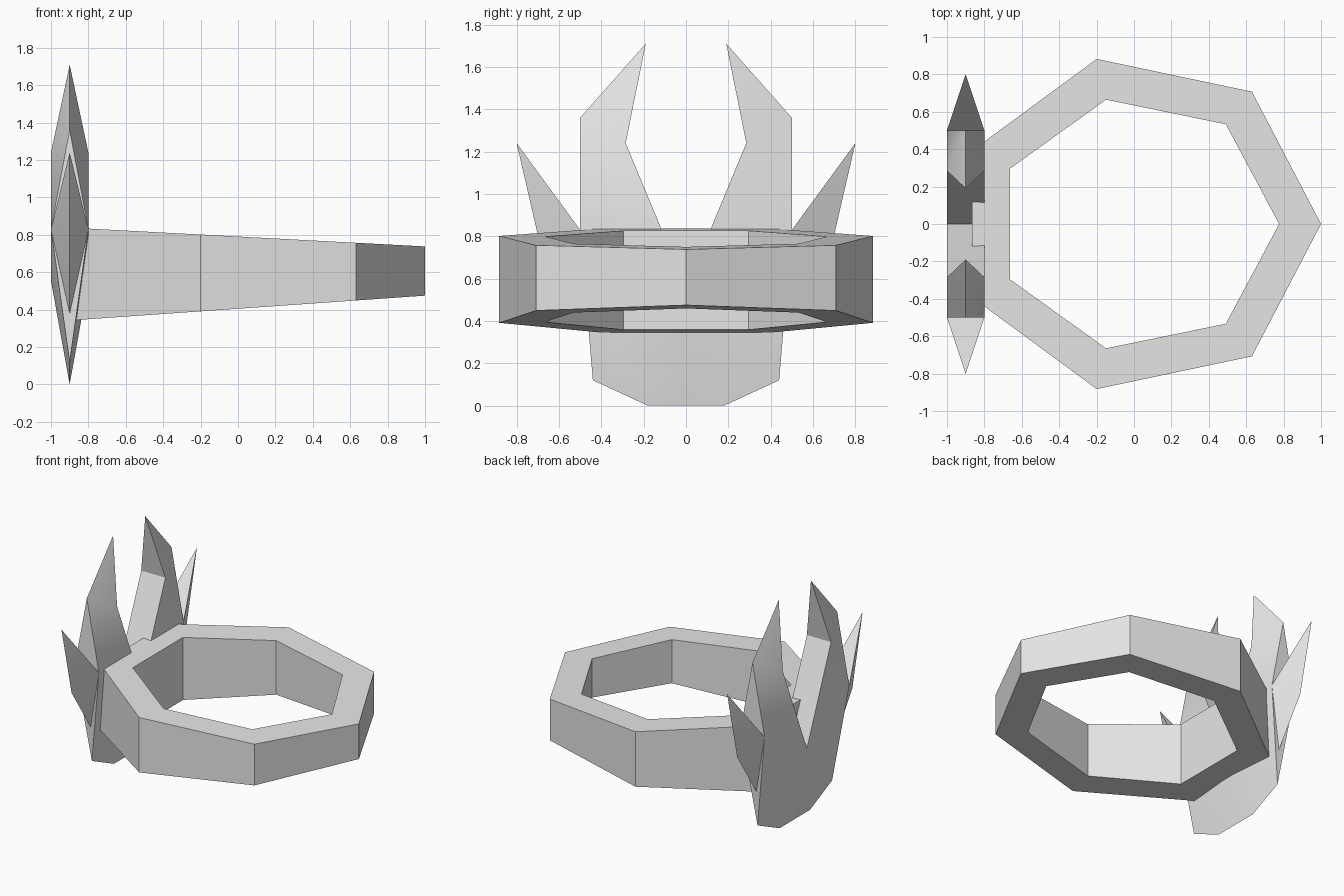
import bpy, bmesh, math

cube = bpy.data.objects.get("Cube")
if cube:
    bpy.data.objects.remove(cube, do_unlink=True)

grey = bpy.data.materials.new("light_grey")
grey.use_nodes = True
colour = (0.8, 0.8, 0.8, 1)
grey.diffuse_color = colour
grey.node_tree.nodes["Principled BSDF"].inputs["Base Color"].default_value = colour


def finish(name, bm, location=(0, 0, 0)):
    bmesh.ops.remove_doubles(bm, verts=bm.verts, dist=0.0005)
    bmesh.ops.recalc_face_normals(bm, faces=bm.faces)
    mesh = bpy.data.meshes.new(name)
    bm.to_mesh(mesh)
    bm.free()
    mesh.materials.append(grey)
    obj = bpy.data.objects.new(name, mesh)
    obj.location = location
    bpy.context.collection.objects.link(obj)
    return obj


# Seven-sided band, taller towards the crest
SIDES = 7
CENTRE = 0.019


def band_loop(bm, rx, ry, base, slope):
    loop = []
    for i in range(SIDES):
        a = math.tau * i / SIDES
        x = CENTRE + rx * math.cos(a)
        loop.append(bm.verts.new((x, ry * math.sin(a), base + slope * x)))
    return loop


bm = bmesh.new()
TOP, BOTTOM = (0.791, -0.053), (0.405, 0.07)
OUTER, INNER = (0.981, 0.905), (0.757, 0.682)
loops = [band_loop(bm, *OUTER, *BOTTOM), band_loop(bm, *OUTER, *TOP),
         band_loop(bm, *INNER, *TOP), band_loop(bm, *INNER, *BOTTOM)]
for k in range(4):
    a, b = loops[k], loops[(k + 1) % 4]
    for i in range(SIDES):
        j = (i + 1) % SIDES
        bm.faces.new((a[i], a[j], b[j], b[i]))
finish("ring_band", bm)

# Spiked crest: thick at the notches, thin along the outer rim (y, z)
T = 0.1
thick = {"notch": (0, 0.555), "inner": (0.285, 1.24), "fork": (0.5, 0.83)}
rim = {"tall_tip": (0.19, 1.71), "shoulder": (0.5, 1.36), "side_tip": (0.8, 1.24),
       "hip": (0.68, 0.72), "waist": (0.455, 0.38), "low": (0.44, 0.12),
       "foot": (0.18, 0), "base": (0, 0)}
points = {n: (T, *p) for n, p in thick.items()}
points.update({n: (0, *p) for n, p in rim.items()})
points.update({n + "_mid": (0, *p) for n, p in thick.items()})
faces = ["notch fork inner", "inner shoulder tall_tip", "inner fork shoulder",
         "fork hip side_tip", "fork waist hip", "fork low waist",
         "fork foot low", "fork notch foot", "notch base foot",
         "notch inner inner_mid notch_mid", "inner tall_tip inner_mid",
         "fork shoulder fork_mid", "fork side_tip fork_mid"]

bm = bmesh.new()
for sx in (1, -1):
    for sy in (1, -1):
        verts = {n: bm.verts.new((sx * x, sy * y, z)) for n, (x, y, z) in points.items()}
        for f in faces:
            bm.faces.new([verts[n] for n in f.split()])
crest = finish("spiked_crest", bm, (-0.9, 0, 0))

bpy.ops.object.select_all(action="DESELECT")
crest.select_set(True)
bpy.context.view_layer.objects.active = crest
bpy.ops.object.shade_smooth_by_angle(angle=math.radians(30))
